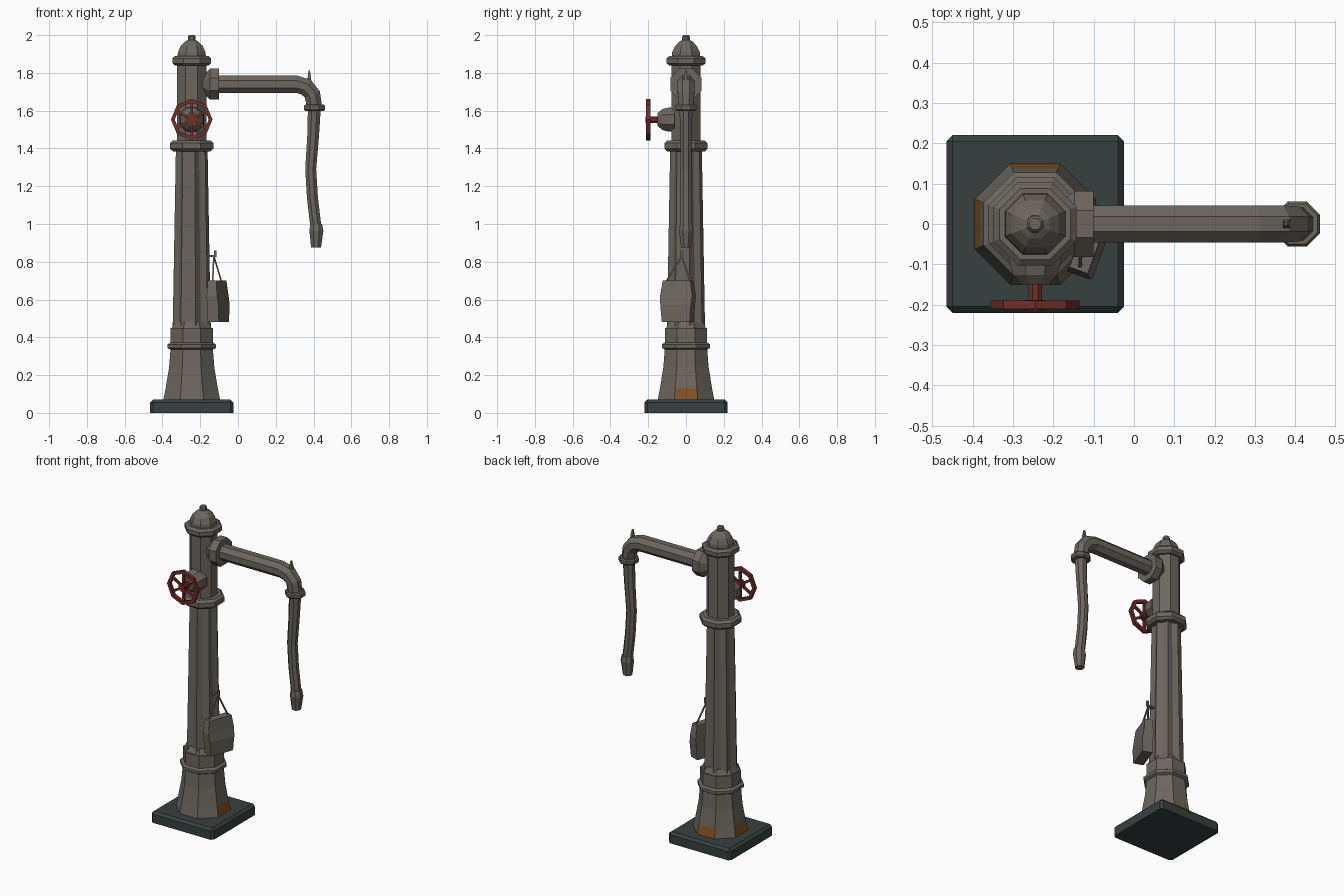
import bpy, bmesh, math
from mathutils import Vector, Matrix

if "Cube" in bpy.data.objects:
    bpy.data.objects.remove(bpy.data.objects["Cube"], do_unlink=True)


def material(name, rgb):
    m = bpy.data.materials.new(name)
    m.use_nodes = True
    m.diffuse_color = (*rgb, 1)
    bsdf = m.node_tree.nodes["Principled BSDF"]
    bsdf.inputs["Base Color"].default_value = (*rgb, 1)
    bsdf.inputs["Roughness"].default_value = 0.8
    return m


IRON = material("weathered_iron", (0.15, 0.133, 0.112))
SLATE = material("dark_slate", (0.038, 0.051, 0.051))
RED = material("wheel_red", (0.17, 0.028, 0.02))
RUST = material("rust", (0.23, 0.082, 0.016))
CX = -0.245  # column axis


def finish(name, bm, *mats):
    bmesh.ops.recalc_face_normals(bm, faces=bm.faces)
    mesh = bpy.data.meshes.new(name)
    bm.to_mesh(mesh)
    bm.free()
    for m in mats:
        mesh.materials.append(m)
    ob = bpy.data.objects.new(name, mesh)
    bpy.context.collection.objects.link(ob)
    return ob


def loft(bm, rings):
    loops = [[bm.verts.new(p) for p in ring] for ring in rings]
    n = len(loops[0])
    for a, b in zip(loops, loops[1:]):
        for i in range(n):
            j = (i + 1) % n
            bm.faces.new((a[i], a[j], b[j], b[i]))
    bm.faces.new(loops[0][::-1])
    bm.faces.new(loops[-1])


def tube(name, path, mat=IRON, n=8, groove=1.0):
    """Sweep an n-sided section along (x, y, z, apothem) points."""
    pts = [Vector(p[:3]) for p in path]
    rings = []
    for i, p in enumerate(pts):
        t = (pts[min(i + 1, len(pts) - 1)] - pts[max(i - 1, 0)]).normalized()
        side = Vector((1, 0, 0)) if abs(t.y) > 0.9 else Vector((0, 1, 0))
        side = (side - t * side.dot(t)).normalized()
        up = t.cross(side)
        r = path[i][3] / math.cos(math.pi / n)
        ring = []
        for k in range(n):
            a = (k + 0.5) * math.tau / n
            rr = r * (groove if k % 2 else 1)
            ring.append(p + (side * math.cos(a) + up * math.sin(a)) * rr)
        rings.append(ring)
    bm = bmesh.new()
    loft(bm, rings)
    return finish(name, bm, mat)


def turned(name, profile, **kw):
    return tube(name, [(CX, 0, z, r) for z, r in profile], **kw)


def collar(name, z0, z1, r):
    c = (z1 - z0) * 0.25
    return turned(name, [(z0, r - 0.015), (z0 + c, r), (z1 - c, r), (z1, r - 0.015)])


# Base slab with chamfered top and corners
bm = bmesh.new()
bmesh.ops.create_cube(bm, size=1, matrix=Matrix.Translation((CX, 0, 0.035)) @ Matrix.Diagonal((0.44, 0.44, 0.07, 1)))
edges = [e for e in bm.edges if max(v.co.z for v in e.verts) > 0.01]
bmesh.ops.bevel(bm, geom=edges, offset=0.015, segments=1, affect='EDGES')
finish("base_slab", bm, SLATE)

# Flared foot with rust patches low on three sides
foot = turned("column_foot", [(0.07, 0.15), (0.13, 0.138), (0.24, 0.12), (0.34, 0.112), (0.45, 0.112)])
foot.data.materials.append(RUST)
for f in foot.data.polygons:
    axial = max(abs(f.normal.x), f.normal.y) > 0.9
    if f.center.z < 0.13 and axial:
        f.material_index = 1
collar("foot_collar", 0.335, 0.372, 0.128)

# Fluted shaft and upper column
turned("shaft_seat", [(0.44, 0.104), (0.452, 0.104), (0.485, 0.088)])
turned("fluted_shaft", [(0.45, 0.102), (0.49, 0.1), (1.39, 0.084)], n=16, groove=0.82)
collar("shaft_collar", 1.385, 1.442, 0.115)
turned("upper_column", [(1.43, 0.077), (1.86, 0.077)])
collar("top_collar", 1.838, 1.89, 0.103)
turned("dome_cap", [(1.88, 0.076), (1.91, 0.073), (1.942, 0.058), (1.965, 0.036), (1.975, 0.02)])
turned("cap_knob", [(1.965, 0.021), (1.993, 0.02), (2.0, 0.014)])

# Side arm, elbow and outlet
AZ = 1.74
tube("arm_flange", [(-0.21, 0, AZ, 0.045), (-0.18, 0, AZ, 0.052), (-0.148, 0, AZ, 0.082), (-0.1, 0, AZ, 0.082)])
tube("arm_pipe", [(-0.12, 0, AZ, 0.046), (0.31, 0, AZ, 0.046), (0.36, 0, 1.725, 0.046),
                  (0.394, 0, 1.685, 0.043), (0.405, 0, 1.62, 0.04)])
tube("outlet_ring", [(0.405, 0, 1.598, 0.05), (0.405, 0, 1.606, 0.056),
                     (0.405, 0, 1.624, 0.056), (0.405, 0, 1.632, 0.05)])
tube("elbow_spike", [(0.378, 0, 1.74, 0.011), (0.378, 0, 1.775, 0.009), (0.377, 0, 1.812, 0.004)], n=4)

# Hanging hose and nozzle
tube("hose", [(0.404, 0, 1.61, 0.034), (0.398, 0, 1.47, 0.031), (0.385, 0, 1.29, 0.029),
              (0.394, 0, 1.14, 0.029), (0.413, 0, 0.98, 0.029)])
tube("nozzle", [(0.414, 0, 1.0, 0.031), (0.415, 0, 0.965, 0.037), (0.413, 0, 0.875, 0.026)])

# Valve housing, stem and handwheel
WZ, WY = 1.553, -0.2
tube("valve_housing", [(CX, -0.06, WZ, 0.066), (CX, -0.1, WZ, 0.062), (CX, -0.126, WZ, 0.055), (CX, -0.15, WZ, 0.034)])
tube("valve_stem", [(CX, -0.14, WZ, 0.017), (CX, -0.215, WZ, 0.017)], mat=RED)
tube("wheel_hub", [(CX, -0.188, WZ, 0.026), (CX, -0.212, WZ, 0.026)], mat=RED)

bm = bmesh.new()
section = [(0.11, -0.011), (0.11, 0.011), (0.09, 0.011), (0.09, -0.011)]
rim = []
for k in range(8):
    a = k * math.tau / 8
    rim.append([bm.verts.new((CX + r * math.cos(a), WY + d, WZ + r * math.sin(a))) for r, d in section])
for k in range(8):
    a, b = rim[k], rim[(k + 1) % 8]
    for i in range(4):
        j = (i + 1) % 4
        bm.faces.new((a[i], a[j], b[j], b[i]))
finish("handwheel_rim", bm, RED)
for k in range(6):
    a = math.radians(30 + 60 * k)
    c, s = math.cos(a), math.sin(a)
    tube(f"wheel_spoke_{k + 1}", [(CX + 0.015 * c, WY, WZ + 0.015 * s, 0.007),
                                  (CX + 0.096 * c, WY, WZ + 0.096 * s, 0.007)], mat=RED, n=4)

# Hanging satchel: half width, back and front depth by height
turn = Matrix.Translation((-0.107, -0.043, 0)) @ Matrix.Rotation(math.radians(-20), 4, 'Z')
rows = [(0.48, 0.078, -0.03, 0.034), (0.57, 0.086, -0.03, 0.036), (0.62, 0.09, -0.03, 0.028), (0.70, 0.078, -0.028, 0.02)]
bm = bmesh.new()
loft(bm, [[turn @ Vector(p) for p in ((d0, -w, z), (d1, -w, z), (d1, w, z), (d0, w, z))] for z, w, d0, d1 in rows])
finish("satchel", bm, IRON)

# Hook and straps
HOOK = (-0.128, -0.022, 0.83)
tube("hook_arm", [(-0.18, -0.022, 0.83, 0.006), (-0.118, -0.022, 0.83, 0.006)], n=4)
tube("hook_tip", [(-0.121, -0.022, 0.824, 0.006), (-0.121, -0.022, 0.86, 0.006)], n=4)
for side, label in ((-1, "front"), (1, "rear")):
    end = turn @ Vector((-0.004, side * 0.068, 0.695))
    tube(f"strap_{label}", [(*HOOK, 0.004), (*end, 0.004)], n=4)
